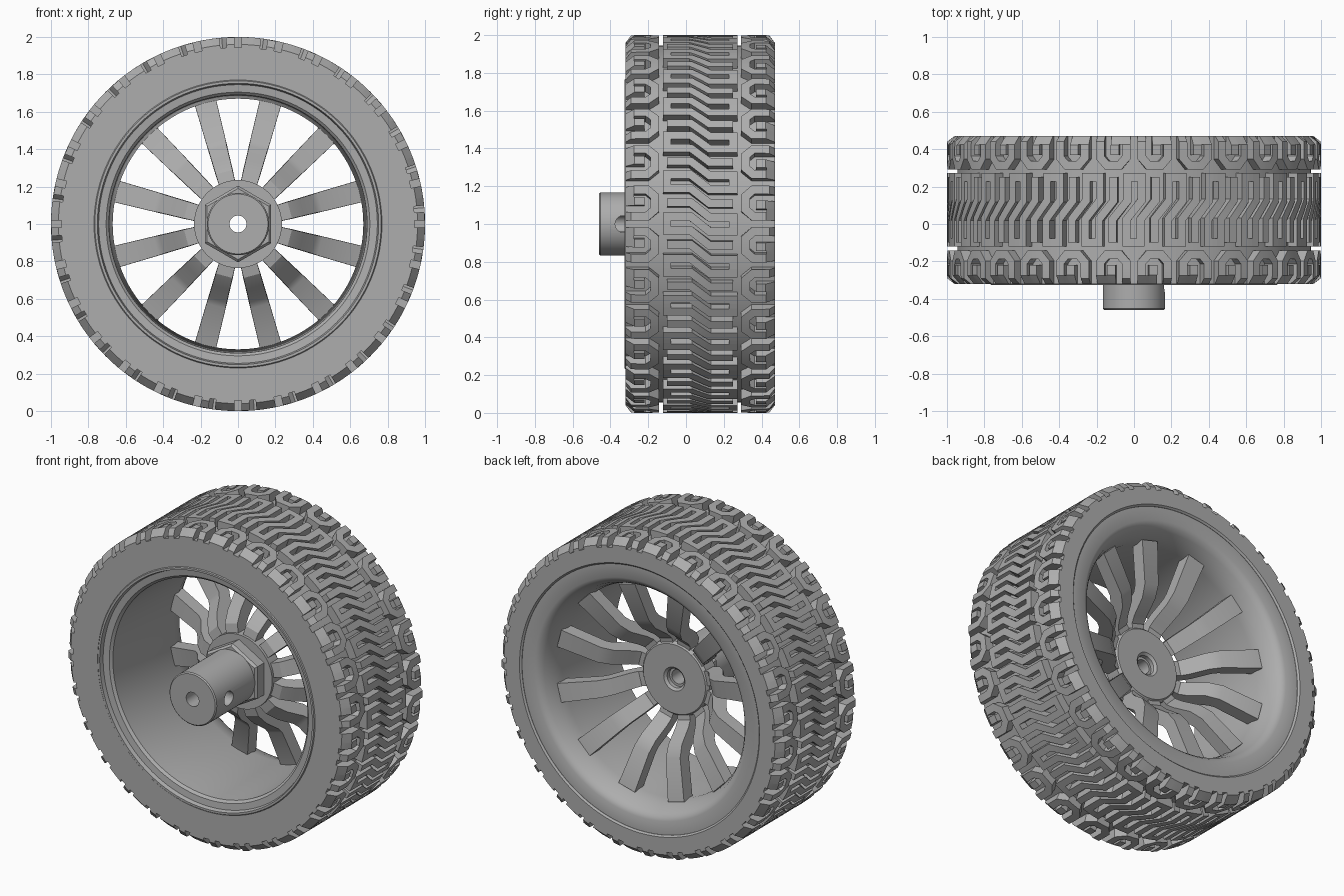
import bpy, bmesh, math
from mathutils import Vector

cube = bpy.data.objects.get("Cube")
if cube:
    bpy.data.objects.remove(cube, do_unlink=True)

grey = bpy.data.materials.new("plain grey")
grey.use_nodes = True
colour = (0.42, 0.42, 0.42, 1)
grey.diffuse_color = colour
grey.node_tree.nodes["Principled BSDF"].inputs["Base Color"].default_value = colour

MID = 0.075      # middle of the tyre along the axle
HALF = 0.395     # half the tyre width
BASE = 0.945     # radius at the bottom of the tread grooves
UNITS = 28       # tread repeats around the tyre


def polar(r, y, a):
    """Point at radius r and angle a (from the top) around the axle."""
    return Vector((r * math.sin(a), y, 1 + r * math.cos(a)))


def finish(name, bm, smooth=True):
    bmesh.ops.recalc_face_normals(bm, faces=bm.faces)
    mesh = bpy.data.meshes.new(name)
    bm.to_mesh(mesh)
    bm.free()
    mesh.materials.append(grey)
    ob = bpy.data.objects.new(name, mesh)
    bpy.context.collection.objects.link(ob)
    if smooth:
        bpy.ops.object.select_all(action='DESELECT')
        ob.select_set(True)
        bpy.context.view_layer.objects.active = ob
        bpy.ops.object.shade_smooth_by_angle(angle=math.radians(30))
    return ob


def tube(bm, rings):
    """Skin a list of rings, capping both ends."""
    for a, b in zip(rings, rings[1:]):
        n = len(a)
        for i in range(n):
            bm.faces.new((a[i], a[(i + 1) % n], b[(i + 1) % n], b[i]))
    bm.faces.new(rings[0])
    bm.faces.new(rings[-1][::-1])


def lathe(name, profile, segs=112, smooth=True):
    """Revolve a closed (radius, y) profile around the axle."""
    bm = bmesh.new()
    rings = [[bm.verts.new(polar(r, y, math.tau * k / segs)) for r, y in profile]
             for k in range(segs)]
    n = len(profile)
    for k in range(segs):
        a, b = rings[k], rings[(k + 1) % segs]
        for i in range(n):
            bm.faces.new((a[i], a[(i + 1) % n], b[(i + 1) % n], b[i]))
    return finish(name, bm, smooth)


def resample(path, step=0.03):
    pts = [Vector(path[0])]
    for a, b in zip(path, path[1:]):
        a, b = Vector(a), Vector(b)
        n = max(1, math.ceil((b - a).length / step))
        pts += [a.lerp(b, i / n) for i in range(1, n + 1)]
    return pts


def tread_radius(v):
    """Outer tread radius, rounded off at the shoulders."""
    f = 0.04
    t = min(f, max(0, abs(v) - (HALF - f)))
    return 1 - f + math.sqrt(f * f - t * t)


def ribbon(bm, path, width, angle, flip=1):
    """Raised, mitred tread rib following a (u, v) path on the tyre."""
    pts = resample(path)
    rings = []
    for i, p in enumerate(pts):
        d0 = (p - pts[i - 1]).normalized() if i else None
        d1 = (pts[i + 1] - p).normalized() if i < len(pts) - 1 else d0
        d0 = d0 or d1
        n0, n1 = Vector((-d0.y, d0.x)), Vector((-d1.y, d1.x))
        m = (n0 + n1).normalized()
        m *= width / 2 / max(0.4, m.dot(n0))
        ring = []
        for q, top in ((p + m, False), (p + m, True), (p - m, True), (p - m, False)):
            u, v = q.x * flip, q.y * flip
            r = tread_radius(v) if top else BASE - 0.01
            ring.append(bm.verts.new(polar(r, MID + v, angle + u)))
        rings.append(ring)
    tube(bm, rings)


# Tyre carcass
lathe("tyre_carcass", [(0.77, -0.32), (BASE, -0.32), (BASE, 0.47), (0.85, 0.47),
                       (0.84, 0.46), (0.84, 0.40), (0.78, 0.32)])

# Central serpentine ribs: three stepped strokes joined by hairpins
serpentine = []
for k in (-1, 0, 1):
    u = 0.075 * k
    stroke = [(u - 0.04, -0.175), (u - 0.04, -0.05), (u + 0.04, 0.05), (u + 0.04, 0.175)]
    serpentine += stroke[::-1] if k == 0 else stroke
bm = bmesh.new()
for k in range(UNITS):
    ribbon(bm, serpentine, 0.043, math.tau * k / UNITS)
finish("centre_tread", bm, False)

# Curled shoulder ribs, repeated on both edges
EDGE = HALF
INNER = 0.24
curl = [(-0.07, EDGE), (-0.07, INNER + 0.04), (-0.035, INNER), (0.035, INNER),
        (0.07, INNER + 0.04), (0.07, EDGE - 0.0225), (0.01, EDGE - 0.0225),
        (0.01, INNER + 0.055)]
for name, flip in (("back_shoulder_tread", 1), ("front_shoulder_tread", -1)):
    bm = bmesh.new()
    for k in range(UNITS):
        ribbon(bm, curl, 0.045, math.tau * (k + 0.5) / UNITS, flip)
    finish(name, bm, True)

# Rim barrel with its lips
lathe("rim", [(0.775, -0.31), (0.765, -0.325), (0.752, -0.325), (0.745, -0.30),
              (0.705, -0.295), (0.69, -0.28), (0.67, 0.30), (0.685, 0.36), (0.71, 0.42),
              (0.73, 0.445), (0.755, 0.458), (0.84, 0.458), (0.845, 0.40), (0.785, 0.30)])

# Twelve cranked spokes
bm = bmesh.new()
spoke = [(0.18, 0.06, 0.085), (0.27, 0.075, 0.092), (0.32, 0.12, 0.096),
         (0.39, 0.215, 0.10), (0.44, 0.25, 0.105), (0.685, 0.31, 0.118)]
for k in range(12):
    a = math.radians(15 + 30 * k)
    side = Vector((math.cos(a), 0, -math.sin(a)))
    rings = []
    for i, (r, y, w) in enumerate(spoke):
        p, q = spoke[max(0, i - 1)], spoke[min(len(spoke) - 1, i + 1)]
        d = Vector((q[0] - p[0], q[1] - p[1])).normalized() * 0.042
        ring = []
        for sw, st in ((-1, -1), (1, -1), (1, 1), (-1, 1)):
            pt = polar(r - d.y * st, y + d.x * st, a) + side * (sw * w / 2)
            ring.append(bm.verts.new(pt))
        rings.append(ring)
    tube(bm, rings)
finish("spokes", bm)

# Hub plate, hexagonal flange and axle sleeve
lathe("hub_plate", [(0.06, 0.01), (0.235, 0.01), (0.235, 0.10), (0.22, 0.118),
                    (0.075, 0.118), (0.06, 0.105)], 64)
lathe("hex_flange", [(0.15, -0.07), (0.19, -0.07), (0.205, -0.055), (0.205, 0.03),
                     (0.15, 0.03)], 6, False)
sleeve = lathe("axle_sleeve", [(0.045, -0.46), (0.16, -0.46), (0.167, -0.453),
                               (0.167, 0.0), (0.08, 0.02), (0.08, 0.08), (0.045, 0.08)], 64)

# Set-screw hole drilled into the sleeve
bpy.ops.mesh.primitive_cylinder_add(vertices=32, radius=0.045, depth=0.2,
                                    location=(0.12, -0.33, 1), rotation=(0, math.pi / 2, 0))
drill = bpy.context.object
drill.name = "screw_hole_cutter"
drill.hide_render = True
cut = sleeve.modifiers.new("screw_hole", 'BOOLEAN')
cut.operation = 'DIFFERENCE'
cut.solver = 'EXACT'
cut.object = drill
bpy.ops.object.select_all(action='DESELECT')
sleeve.select_set(True)
bpy.context.view_layer.objects.active = sleeve
bpy.ops.object.modifier_apply(modifier=cut.name)
bpy.data.objects.remove(drill, do_unlink=True)
